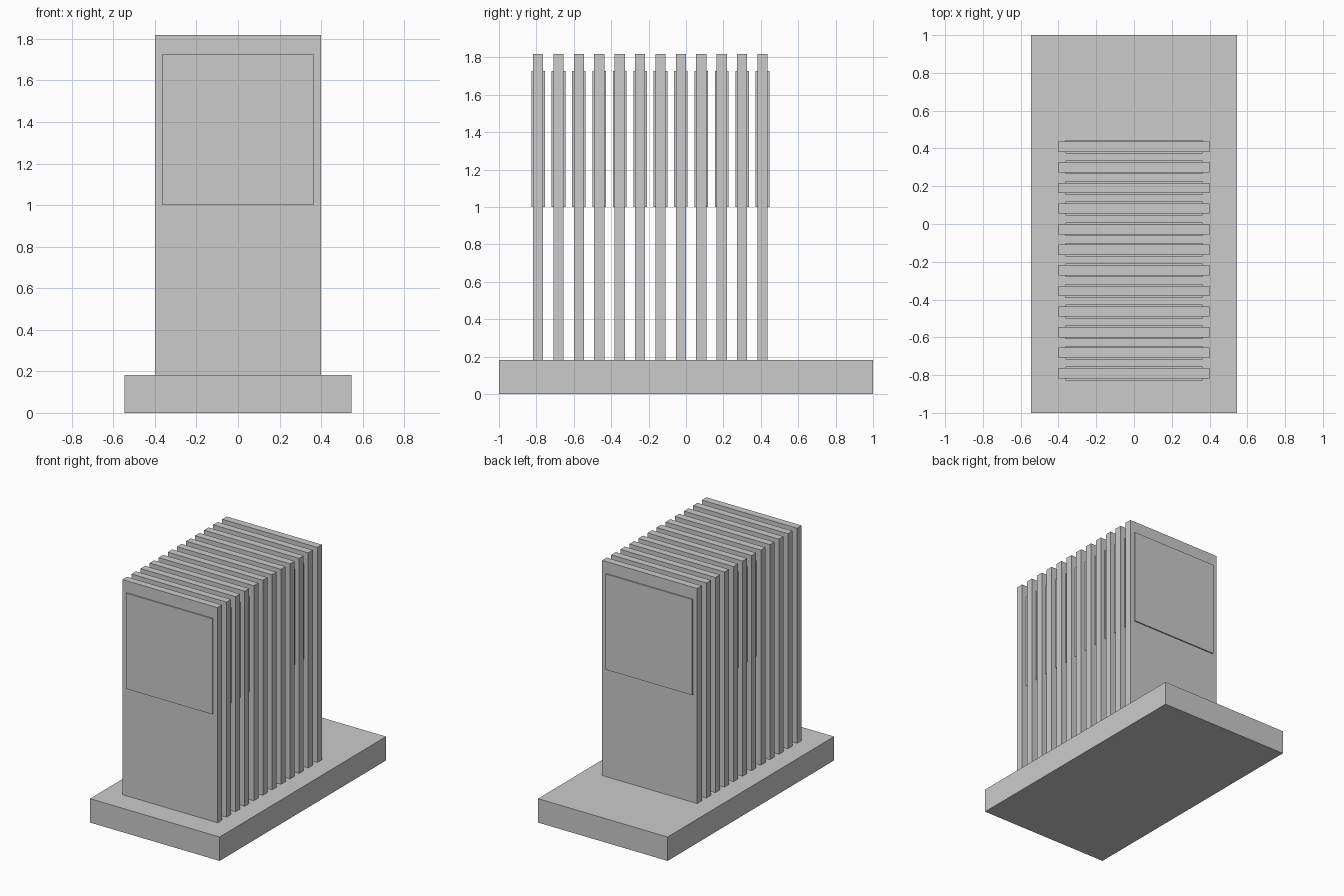
import bpy
from mathutils import Vector

# Remove the default cube
cube = bpy.data.objects.get("Cube")
if cube:
    bpy.data.objects.remove(cube, do_unlink=True)

U = 2 / 11          # design unit: the base is 6 x 11 x 1 units
SLABS = 12
PITCH = 0.6
FIRST_Y = -4.35

grey = bpy.data.materials.new("neutral grey")
grey.use_nodes = True
colour = (0.6, 0.6, 0.6, 1)
grey.diffuse_color = colour
grey.node_tree.nodes["Principled BSDF"].inputs["Base Color"].default_value = colour


def box(name, width, depth, bottom, top, y=0):
    """Box centred on x, sized in design units."""
    bpy.ops.mesh.primitive_cube_add(size=1)
    ob = bpy.context.object
    ob.name = name
    size = Vector((width, depth, top - bottom)) * U
    centre = Vector((0, y, (top + bottom) / 2)) * U
    for v in ob.data.vertices:
        v.co = v.co * size
    ob.location = centre
    ob.data.materials.append(grey)
    return ob


# Plinth
box("base", 6, 11, 0, 1)

# Row of upright slabs, each with a raised panel showing on both faces
for i in range(SLABS):
    y = FIRST_Y + i * PITCH
    box(f"slab_{i + 1}", 4.4, 0.3, 1, 10, y)
    box(f"panel_{i + 1}", 4, 0.4, 5.5, 9.5, y)
